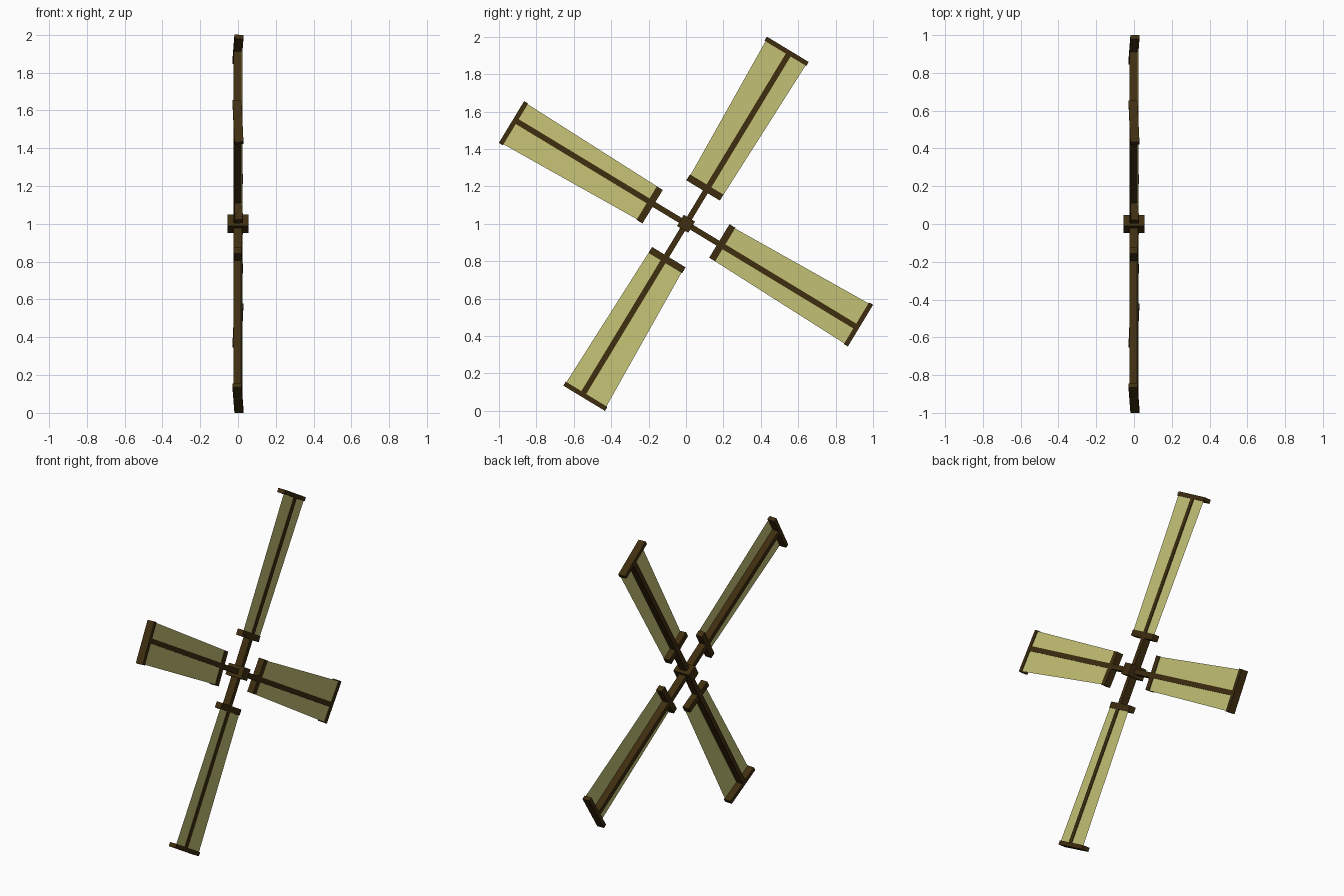
import bpy, bmesh
from math import radians
from mathutils import Matrix

if "Cube" in bpy.data.objects:
    bpy.data.objects.remove(bpy.data.objects["Cube"])

ARM_ANGLE = 58.8


def material(name, color):
    m = bpy.data.materials.new(name)
    m.diffuse_color = color
    m.use_nodes = True
    m.node_tree.nodes["Principled BSDF"].inputs["Base Color"].default_value = m.diffuse_color
    return m


wood = material("dark_wood", (0.05, 0.027, 0.005, 1))
canvas = material("canvas", (0.56, 0.54, 0.18, 1))


def finish(name, bm, mat, matrix):
    me = bpy.data.meshes.new(name)
    bm.to_mesh(me)
    bm.free()
    me.materials.append(mat)
    ob = bpy.data.objects.new(name, me)
    ob.matrix_world = matrix
    bpy.context.collection.objects.link(ob)


def box(name, x, y, z, matrix):
    bm = bmesh.new()
    bmesh.ops.create_cube(bm, size=1)
    for v in bm.verts:
        v.co = [lo + (c + 0.5) * (hi - lo) for c, (lo, hi) in zip(v.co, (x, y, z))]
    finish(name, bm, wood, matrix)


centre = Matrix.Translation((0, 0, 1))
upright = centre @ Matrix.Rotation(radians(ARM_ANGLE - 90), 4, 'X')
pitch = Matrix.Rotation(radians(2.3), 4, 'Z')

# Each blade is modelled pointing up z, then turned around the x axle
for i in range(4):
    turn = upright @ Matrix.Rotation(radians(90 * i), 4, 'X')
    pitched = turn @ pitch

    # Spar from hub to tip
    box(f"spar_{i}", (-0.025, 0.022), (-0.015, 0.015), (0, 1.06), turn)

    # Cross bars at both ends of the sail
    box(f"inner_bar_{i}", (-0.02, 0.022), (-0.118, 0.09), (0.2, 0.237), pitched)
    box(f"outer_bar_{i}", (-0.025, 0.023), (-0.147, 0.112), (1.055, 1.08), pitched)

    # Tapered cloth sail near the +x face of the spar
    bm = bmesh.new()
    pts = [(-0.115, 0.22), (0.09, 0.22), (0.108, 1.065), (-0.143, 1.065)]
    bm.faces.new([bm.verts.new((0.018, y, z)) for y, z in pts])
    finish(f"sail_{i}", bm, canvas, pitched)

# Square hub block on the axle
box("hub", (-0.055, 0.055), (-0.035, 0.035), (-0.035, 0.035), upright)
